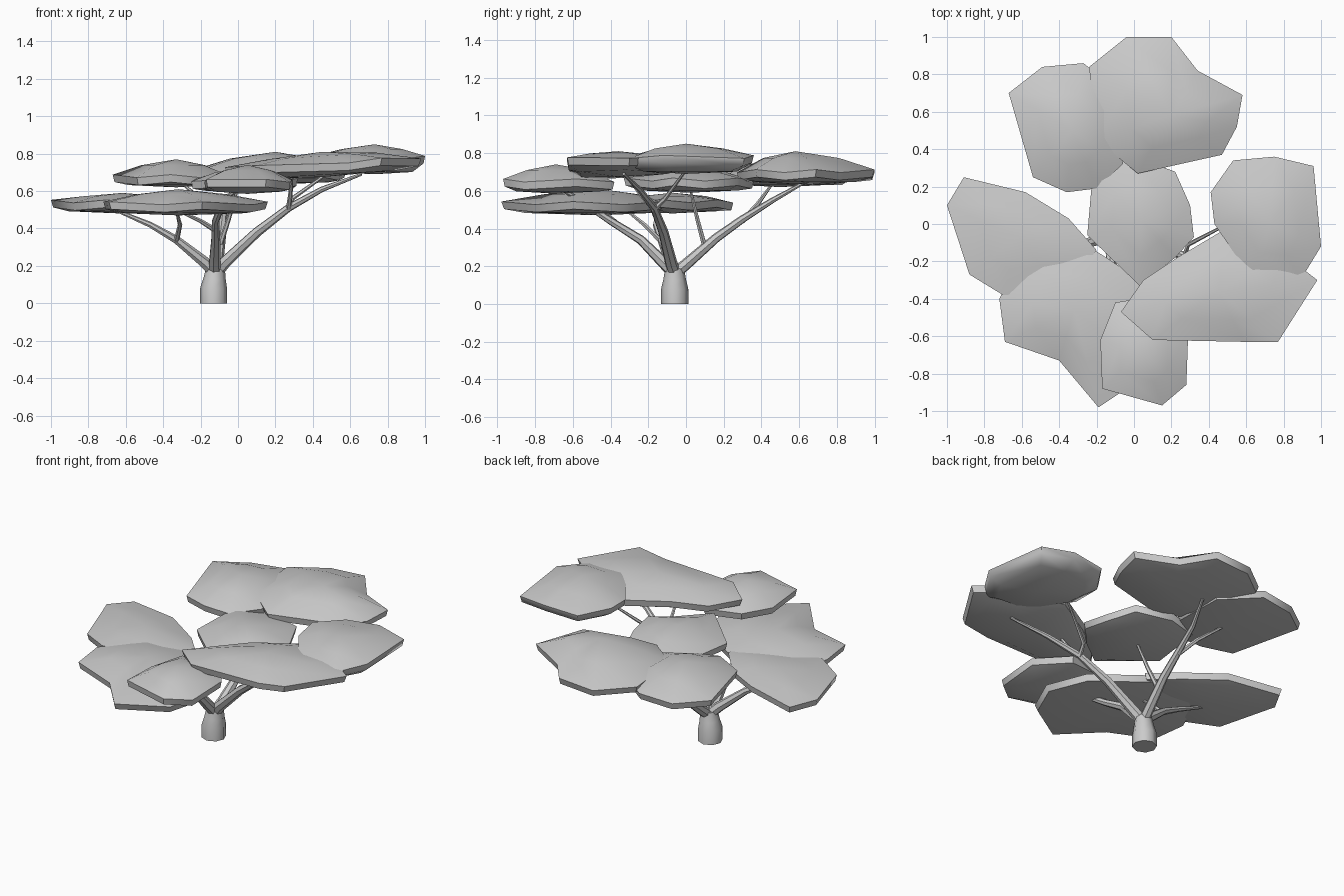
import bpy, bmesh, math
from mathutils import Vector

if "Cube" in bpy.data.objects:
    bpy.data.objects.remove(bpy.data.objects["Cube"])


def finish(bm, name, angle=50):
    bmesh.ops.recalc_face_normals(bm, faces=bm.faces)
    me = bpy.data.meshes.new(name)
    bm.to_mesh(me)
    bm.free()
    ob = bpy.data.objects.new(name, me)
    bpy.context.collection.objects.link(ob)
    bpy.ops.object.select_all(action='DESELECT')
    ob.select_set(True)
    bpy.context.view_layer.objects.active = ob
    bpy.ops.object.shade_smooth_by_angle(angle=math.radians(angle))
    return ob


def bridge(bm, a, b):
    n = len(a)
    for i in range(n):
        bm.faces.new((a[i], a[(i + 1) % n], b[(i + 1) % n], b[i]))


def limb(name, path, radii, sides=7):
    """Tapered tube along a path."""
    bm = bmesh.new()
    pts = [Vector(p) for p in path]
    rings = []
    for i, p in enumerate(pts):
        d = pts[min(i + 1, len(pts) - 1)] - pts[max(i - 1, 0)]
        q = Vector((0, 0, 1)).rotation_difference(d)
        rings.append([bm.verts.new(p + q @ Vector((radii[i] * math.cos(t), radii[i] * math.sin(t), 0)))
                      for t in (2 * math.pi * k / sides for k in range(sides))])
    for a, b in zip(rings, rings[1:]):
        bridge(bm, a, b)
    bm.faces.new(rings[0])
    bm.faces.new(rings[-1])
    return finish(bm, name)


def canopy(name, outline, apex, low, edge, tilt=(0, 0)):
    """Flat leaf pad: outline seen from above, domed top, shallow underside."""
    bm = bmesh.new()
    c = Vector(apex[:2])
    top = apex[2]

    def ring(scale, z, wob=0.0):
        out = []
        for i, p in enumerate(outline):
            q = c + (Vector(p) - c) * scale
            slope = (q - c).dot(Vector(tilt))
            out.append(bm.verts.new((q.x, q.y, z + slope + wob * (-1) ** i)))
        return out
    rings = [ring(0.75, low + 0.012), ring(0.97, edge - 0.025, 0.008),
             ring(1.0, edge + 0.015, 0.008), ring(0.55, edge + 0.7 * (top - edge))]
    for a, b in zip(rings, rings[1:]):
        bridge(bm, a, b)
    for r, z in ((rings[0], low), (rings[-1], top)):
        v = bm.verts.new((c.x, c.y, z))
        for i in range(len(r)):
            bm.faces.new((r[i], r[(i + 1) % len(r)], v))
    return finish(bm, name)


# Trunk
limb("trunk", [(-.13, -.06, 0), (-.13, -.06, .08), (-.125, -.06, .13), (-.12, -.06, .19)],
     [.072, .072, .06, .05], 8)

# Main branches
base = (-.12, -.06, .16)
limb("right_branch", [base, (-.07, -.08, .22), (.1, -.12, .38), (.27, -.17, .51), (.45, -.25, .61), (.66, -.33, .69)],
     [.035, .033, .027, .021, .015, .008])
limb("back_branch", [base, (-.11, .0, .21), (-.09, .16, .35), (-.08, .3, .45), (-.06, .46, .55), (0, .62, .64)],
     [.033, .031, .025, .021, .015, .009])
limb("left_branch", [base, (-.18, -.08, .22), (-.33, -.13, .34), (-.47, -.16, .42), (-.66, -.15, .5)],
     [.033, .031, .022, .016, .008])
limb("front_branch", [base, (-.125, -.12, .22), (-.12, -.24, .34), (-.12, -.4, .44), (-.07, -.58, .56), (.02, -.68, .62)],
     [.034, .032, .025, .02, .015, .009])

# Twigs forking from the branches
twigs = [[(.27, -.17, .5), (.29, -.11, .56), (.5, .0, .71)],
         [(.27, -.17, .5), (.28, -.24, .58), (.29, -.33, .7)],
         [(-.08, .3, .44), (-.16, .38, .53), (-.3, .46, .64)],
         [(-.1, .1, .3), (-.05, .06, .45), (.0, .02, .62)],
         [(-.33, -.13, .33), (-.31, -.22, .42), (-.33, -.32, .5)],
         [(-.12, -.33, .39), (-.2, -.38, .44), (-.33, -.45, .5)]]
for i, t in enumerate(twigs):
    limb(f"twig_{i + 1}", t, [.015, .012, .007], 6)

# Leaf pads
canopy("back_left_leaves", [(-.67, .7), (-.49, .84), (-.27, .86), (-.05, .68), (-.06, .32), (-.2, .19), (-.36, .17), (-.54, .25)],
       (-.33, .5, .77), .62, .665)
canopy("back_right_leaves", [(-.24, .84), (-.04, 1), (.2, 1), (.34, .82), (.58, .69), (.55, .52), (.47, .37), (.02, .27), (-.2, .45)],
       (.2, .58, .81), .635, .69)
canopy("middle_leaves", [(-.22, .28), (.0, .36), (.22, .28), (.3, .1), (.32, -.07), (.22, -.18), (.03, -.33), (-.25, -.06)],
       (.04, .02, .725), .59, .645)
canopy("right_leaves", [(.41, .17), (.53, .34), (.75, .36), (.96, .31), (1, -.12), (.89, -.3), (.62, -.28), (.43, 0)],
       (.73, .0, .85), .69, .765)
canopy("right_front_leaves", [(-.07, -.47), (.05, -.3), (.23, -.18), (.5, -.02), (.8, -.16), (.98, -.3), (.77, -.63), (.59, -.63), (.1, -.62)],
       (.45, -.36, .81), .675, .735, (.06, 0))
canopy("left_leaves", [(-1, .1), (-.91, .25), (-.58, .17), (-.35, .03), (-.2, -.14), (-.38, -.36), (-.7, -.38), (-.88, -.27)],
       (-.62, -.07, .59), .48, .53)
canopy("front_left_leaves", [(-.72, -.4), (-.58, -.1), (-.24, -.12), (.08, -.33), (.16, -.6), (.08, -.8), (-.19, -.98), (-.4, -.73), (-.69, -.63)],
       (-.32, -.46, .61), .47, .52)
canopy("front_leaves", [(-.17, -.88), (-.18, -.62), (-.1, -.42), (.14, -.38), (.29, -.58), (.28, -.86), (.15, -.97)],
       (.05, -.69, .74), .585, .64)
